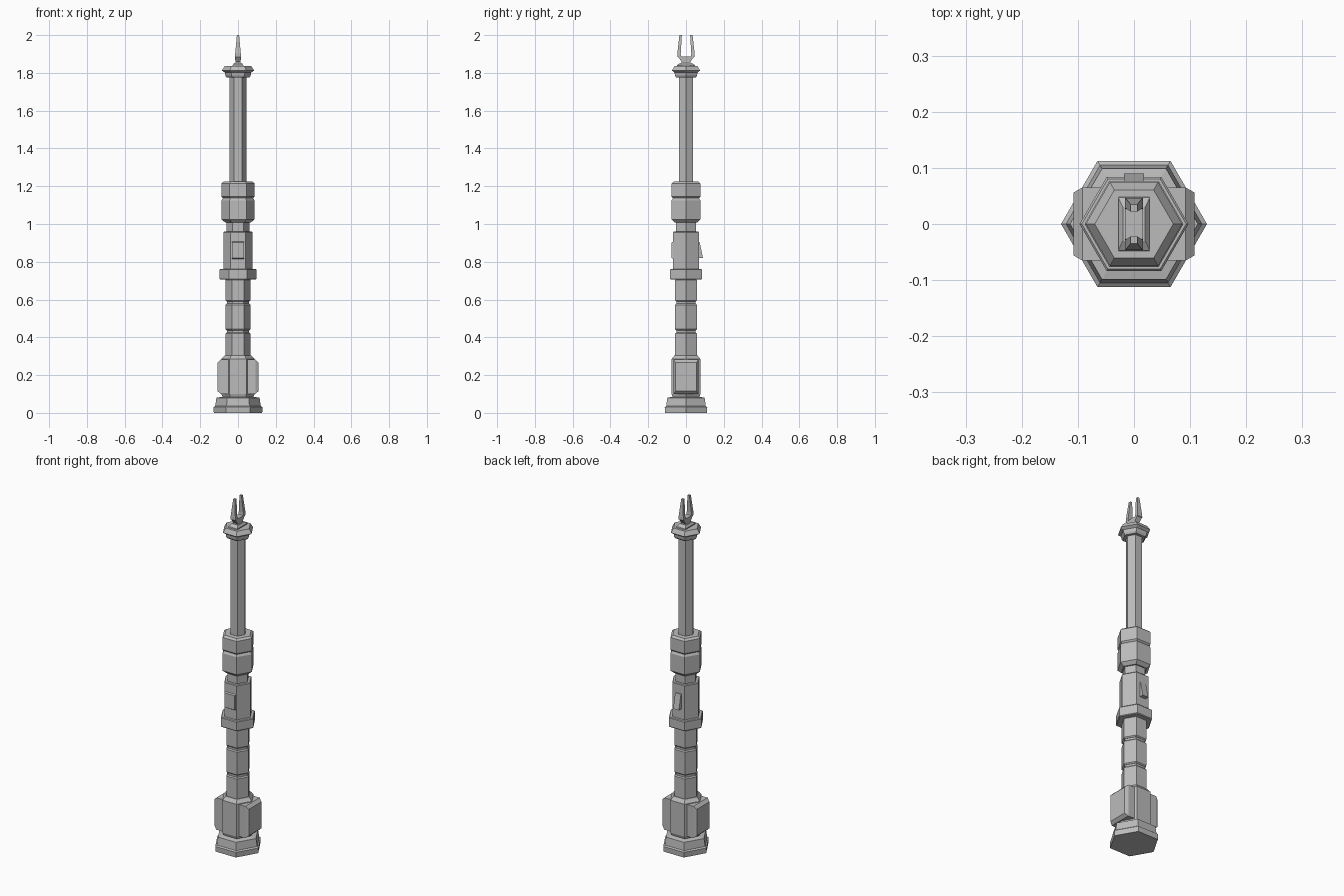
import bpy, bmesh
from math import cos, sin, pi

cube = bpy.data.objects.get("Cube")
if cube:
    bpy.data.objects.remove(cube)


def make_material(name, value):
    mat = bpy.data.materials.new(name)
    mat.use_nodes = True
    color = (value, value, value, 1)
    mat.diffuse_color = color
    mat.node_tree.nodes["Principled BSDF"].inputs["Base Color"].default_value = color
    return mat


grey = make_material("plain grey", 0.5)


def loft(name, rings):
    """Skin a list of equal-length point rings and cap both ends."""
    bm = bmesh.new()
    loops = [[bm.verts.new(p) for p in ring] for ring in rings]
    n = len(loops[0])
    for a, b in zip(loops, loops[1:]):
        for i in range(n):
            j = (i + 1) % n
            bm.faces.new((a[i], a[j], b[j], b[i]))
    bm.faces.new(loops[0])
    bm.faces.new(loops[-1])
    bmesh.ops.recalc_face_normals(bm, faces=bm.faces)
    mesh = bpy.data.meshes.new(name)
    bm.to_mesh(mesh)
    bm.free()
    mesh.materials.append(grey)
    obj = bpy.data.objects.new(name, mesh)
    bpy.context.collection.objects.link(obj)
    return obj


def hexagon(name, profile):
    """Six-sided turned part from (radius, height) pairs."""
    return loft(name, [[(r * cos(i * pi / 3), r * sin(i * pi / 3), z)
                        for i in range(6)] for r, z in profile])


def rect_z(x, y0, y1, z):
    return [(-x, y0, z), (x, y0, z), (x, y1, z), (-x, y1, z)]


def rect_x(x, y, z0, z1):
    return [(x, -y, z0), (x, y, z0), (x, y, z1), (x, -y, z1)]


def rect_y(y, x, z0, z1):
    return [(-x, y, z0), (x, y, z0), (x, y, z1), (-x, y, z1)]


def collar(name, r, z0, z1, c=0.008):
    """Hexagonal band with chamfered rims."""
    return hexagon(name, [(r - c, z0), (r, z0 + c), (r, z1 - c), (r - c, z1)])


# Stepped foot and lower body
hexagon("foot", [(0.128, 0), (0.13, 0.03), (0.121, 0.036), (0.114, 0.08), (0.085, 0.085)])
hexagon("lower_body", [(0.08, 0.08), (0.088, 0.1), (0.088, 0.285), (0.07, 0.305)])
for side, name in ((1, "left_panel"), (-1, "right_panel")):
    loft(name, [rect_x(side * 0.04, 0.065, 0.1, 0.282),
                rect_x(side * 0.092, 0.065, 0.1, 0.282),
                rect_x(side * 0.108, 0.056, 0.115, 0.266)])

# Grip: a core with three sleeves
hexagon("grip_core", [(0.058, 0.29), (0.058, 0.72)])
for i, (z0, z1) in enumerate(((0.295, 0.425), (0.437, 0.578), (0.59, 0.71))):
    collar(f"grip_sleeve_{i + 1}", 0.066, z0, z1, 0.006)

# Guard ring and control section
collar("guard_ring", 0.097, 0.705, 0.762, 0.004)
collar("control_body", 0.078, 0.755, 0.96, 0.004)
loft("front_plate", [rect_y(-0.06, 0.034, 0.81, 0.91),
                     rect_y(-0.076, 0.031, 0.82, 0.902)])
loft("back_switch", [rect_z(0.018, 0.06, 0.09, 0.82),
                     rect_z(0.018, 0.06, 0.072, 0.905)])

# Neck and double collar
hexagon("neck", [(0.06, 0.95), (0.06, 1.03)])
hexagon("lower_collar", [(0.068, 1.008), (0.088, 1.025), (0.088, 1.125), (0.078, 1.14)])
hexagon("upper_collar", [(0.078, 1.135), (0.088, 1.145), (0.088, 1.215), (0.075, 1.225)])

# Long upper shaft and its cap
hexagon("shaft", [(0.044, 1.21), (0.044, 1.785)])
hexagon("cap", [(0.06, 1.775), (0.067, 1.785), (0.07, 1.802), (0.086, 1.812), (0.07, 1.836)])
loft("cap_block", [rect_z(0.028, -0.05, 0.05, 1.83),
                   rect_z(0.028, -0.047, 0.047, 1.842),
                   rect_z(0.02, -0.03, 0.03, 1.852)])

# Two-pronged tip
loft("prong_base", [rect_z(0.014, -0.024, 0.024, 1.848),
                    rect_z(0.014, -0.024, 0.024, 1.86),
                    rect_z(0.016, -0.044, 0.044, 1.888)])
for side, name in ((-1, "front_prong"), (1, "back_prong")):
    loft(name, [rect_z(0.016, side * 0.026, side * 0.046, 1.885),
                rect_z(0.015, side * 0.028, side * 0.046, 1.9),
                rect_z(0.006, side * 0.022, side * 0.035, 2.0)])
